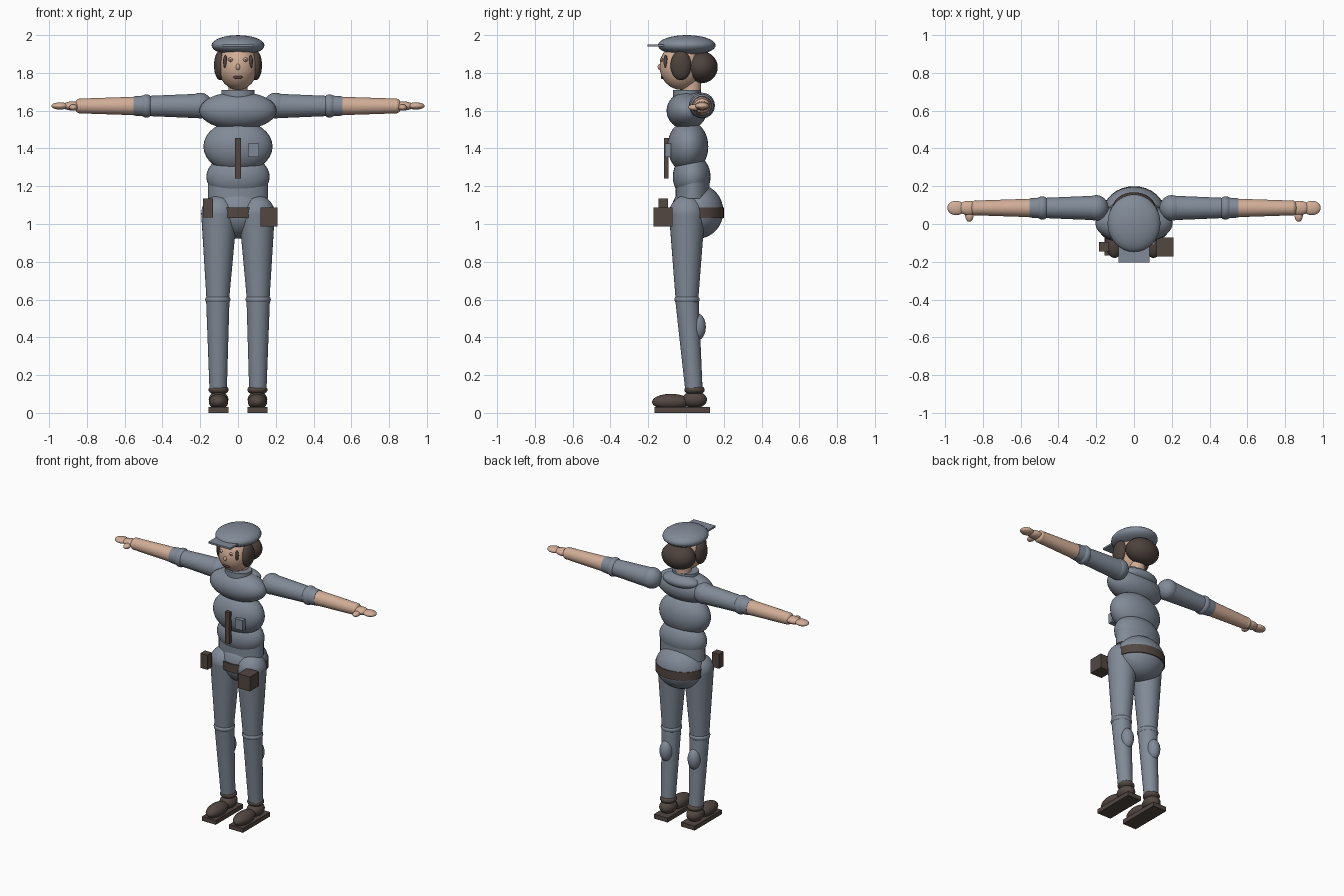
import bpy
import math
from mathutils import Vector

if "Cube" in bpy.data.objects:
    bpy.data.objects.remove(bpy.data.objects["Cube"])


def colour(name, rgb):
    m = bpy.data.materials.new(name)
    m.diffuse_color = (*rgb, 1)
    m.use_nodes = True
    m.node_tree.nodes["Principled BSDF"].inputs["Base Color"].default_value = m.diffuse_color
    return m


GREY = colour("uniform grey", (0.22, 0.255, 0.31))
SKIN = colour("skin", (0.64, 0.42, 0.31))
BROWN = colour("dark brown leather", (0.085, 0.063, 0.055))
HAIR = colour("dark brown hair", (0.075, 0.055, 0.047))
LIP = colour("lips", (0.10, 0.05, 0.045))


def finish(name, mat, smooth=True):
    o = bpy.context.object
    o.name = name
    o.data.materials.append(mat)
    bpy.ops.object.transform_apply(location=False, rotation=False, scale=True)
    if smooth:
        bpy.ops.object.shade_smooth_by_angle(angle=math.radians(40))
    return o


def ball(name, mat, loc, radii):
    """Ellipsoid from centre and three radii."""
    bpy.ops.mesh.primitive_uv_sphere_add(segments=32, ring_count=16, radius=1, location=loc)
    bpy.context.object.scale = radii
    return finish(name, mat)


def box(name, mat, low, high):
    """Box from its two opposite corners."""
    a, b = Vector(low), Vector(high)
    bpy.ops.mesh.primitive_cube_add(size=1, location=(a + b) / 2)
    bpy.context.object.scale = b - a
    return finish(name, mat, False)


def limb(name, mat, p1, p2, r1, r2):
    """Tapered round tube between two points."""
    a, b = Vector(p1), Vector(p2)
    bpy.ops.mesh.primitive_cone_add(vertices=32, radius1=r1, radius2=r2,
                                    depth=(b - a).length, location=(a + b) / 2)
    bpy.context.object.rotation_euler = (b - a).to_track_quat('Z', 'Y').to_euler()
    return finish(name, mat)


def drum(name, mat, loc, rx, ry, h):
    """Upright elliptical cylinder."""
    bpy.ops.mesh.primitive_cylinder_add(vertices=32, radius=1, depth=1, location=loc)
    bpy.context.object.scale = (rx, ry, h)
    return finish(name, mat)


# Head and face
ball("head", SKIN, (0, -0.025, 1.835), (0.105, 0.115, 0.125))
limb("neck", SKIN, (0, 0.03, 1.66), (0, 0.03, 1.79), 0.05, 0.05)
ball("nose", SKIN, (0, -0.138, 1.832), (0.011, 0.012, 0.016))
ball("mouth", LIP, (0, -0.125, 1.777), (0.026, 0.008, 0.009))

# Hair
ball("back_hair", HAIR, (0, 0.08, 1.83), (0.115, 0.088, 0.085))
for s in (-1, 1):
    ball("side_hair", HAIR, (s * 0.095, -0.027, 1.84), (0.032, 0.055, 0.078))
    ball("hair_strand", HAIR, (s * 0.068, -0.108, 1.86), (0.011, 0.011, 0.034))
    ball("eye", SKIN, (s * 0.04, -0.129, 1.87), (0.013, 0.007, 0.011))
    ball("pupil", HAIR, (s * 0.04, -0.1345, 1.87), (0.005, 0.003, 0.005))

# Cap
ball("cap", GREY, (0, 0.004, 1.946), (0.14, 0.153, 0.054))
box("cap_visor", GREY, (-0.083, -0.203, 1.939), (0.083, -0.09, 1.951))

# Torso
drum("collar", GREY, (0, 0.006, 1.69), 0.088, 0.074, 0.04)
ball("upper_back", GREY, (0, 0.055, 1.655), (0.13, 0.07, 0.045))
ball("chest", GREY, (0, 0.004, 1.6), (0.205, 0.107, 0.1))
ball("ribcage", GREY, (0, 0.01, 1.41), (0.183, 0.108, 0.138))
ball("waist", GREY, (0, 0.03, 1.25), (0.168, 0.1, 0.12))
drum("lower_waist", GREY, (0, 0.035, 1.18), 0.16, 0.09, 0.09)
ball("pelvis", GREY, (0, 0.06, 1.067), (0.165, 0.138, 0.145))

# Shirt front
box("tie", BROWN, (-0.016, -0.116, 1.24), (0.016, -0.092, 1.455))
box("shirt_pocket", GREY, (0.054, -0.112, 1.356), (0.112, -0.08, 1.425))

# Belt and the gear on it
drum("belt", BROWN, (0, 0.057, 1.06), 0.166, 0.143, 0.057)
box("large_pouch", BROWN, (0.12, -0.172, 0.988), (0.21, -0.072, 1.087))
box("small_pouch", BROWN, (-0.185, -0.145, 1.035), (-0.132, -0.095, 1.135))

for s in (-1, 1):
    # Arms
    y, z = 0.085, 1.625
    ball("shoulder", GREY, (s * 0.2, y, z + 0.002), (0.065, 0.068, 0.068))
    limb("upper_arm", GREY, (s * 0.2, y, z), (s * 0.485, y, z), 0.065, 0.053)
    ball("elbow", GREY, (s * 0.485, y, z), (0.042, 0.062, 0.062))
    limb("sleeve_end", GREY, (s * 0.485, y, z), (s * 0.553, y, z), 0.056, 0.051)
    limb("forearm", SKIN, (s * 0.54, y, z), (s * 0.84, y, z), 0.049, 0.039)
    ball("wrist", SKIN, (s * 0.838, y, z), (0.027, 0.041, 0.039))
    ball("palm", SKIN, (s * 0.875, y, z), (0.055, 0.038, 0.024))
    ball("fingers", SKIN, (s * 0.942, y, z), (0.047, 0.038, 0.019))
    ball("thumb", SKIN, (s * 0.872, 0.044, z - 0.008), (0.022, 0.032, 0.017))

    # Legs
    x = s * 0.107
    ball("hip", GREY, (s * 0.1, 0.005, 1.055), (0.095, 0.095, 0.097))
    limb("thigh", GREY, (s * 0.1, 0.005, 1.055), (x, 0.005, 0.6), 0.095, 0.06)
    ball("knee", GREY, (x, 0.005, 0.6), (0.067, 0.067, 0.034))
    limb("shin", GREY, (x, 0.005, 0.6), (s * 0.105, 0.042, 0.12), 0.062, 0.046)
    ball("calf", GREY, (x, 0.062, 0.455), (0.042, 0.043, 0.07))

    # Shoes
    x = s * 0.103
    ball("shoe_ankle", BROWN, (x, 0.045, 0.122), (0.053, 0.054, 0.028))
    ball("shoe_heel", BROWN, (x, 0.045, 0.07), (0.052, 0.066, 0.045))
    ball("shoe_toe", BROWN, (x, -0.08, 0.058), (0.051, 0.1, 0.043))
    box("shoe_sole", BROWN, (x - 0.052, -0.168, 0.0), (x + 0.052, 0.127, 0.03))
